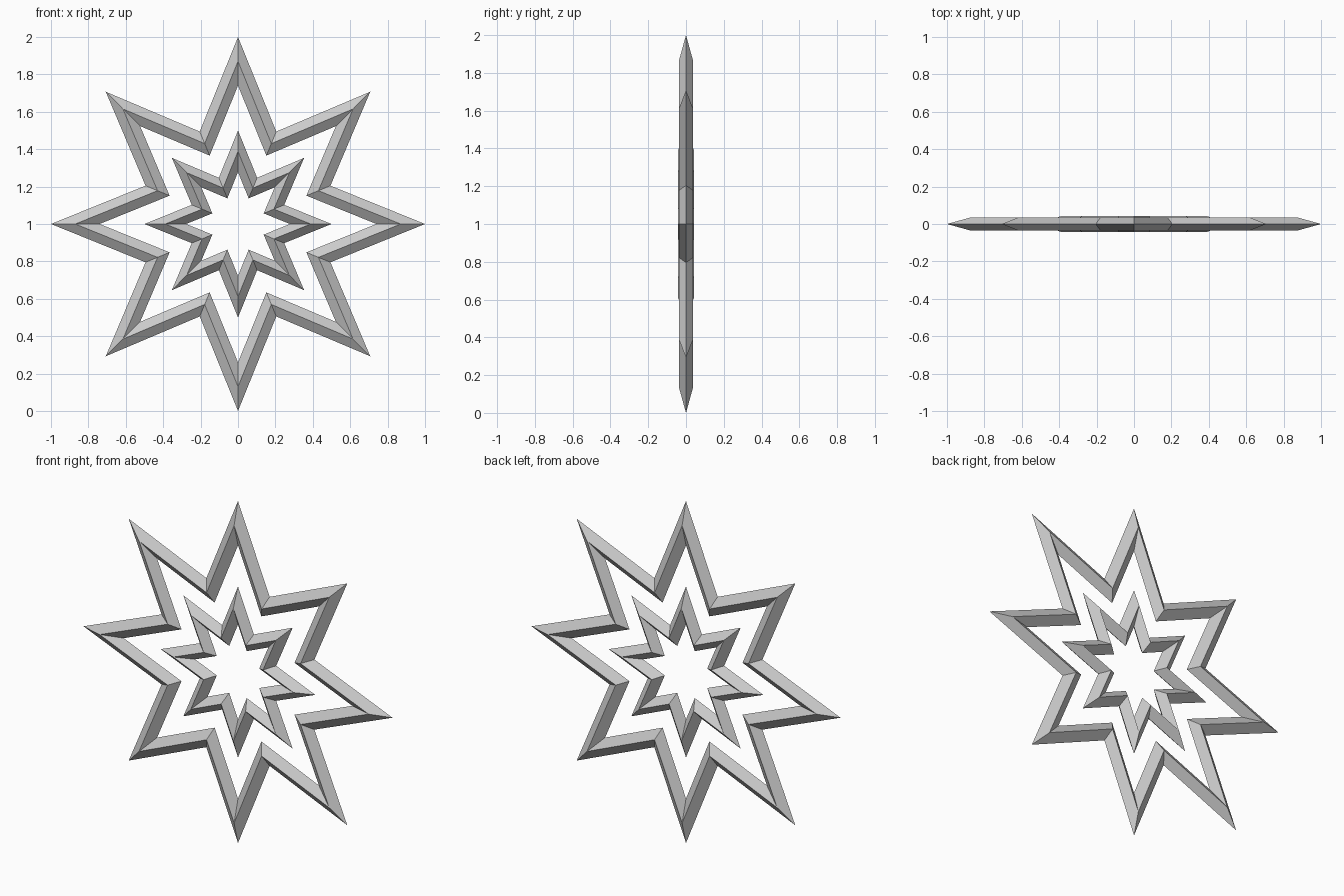
import bpy, bmesh
from math import sin, cos, pi

if "Cube" in bpy.data.objects:
    bpy.data.objects.remove(bpy.data.objects["Cube"])

POINTS = 8
VALLEY = 0.535   # valley radius relative to tip radius


def star_ring(name, tip, inner_ratio, half_depth):
    """Star-shaped frame with a diamond cross-section, standing in the XZ plane."""
    mid = (1 + inner_ratio) / 2
    section = [(1, 0), (mid, -half_depth), (inner_ratio, 0), (mid, half_depth)]
    bm = bmesh.new()
    rings = []
    for i in range(POINTS * 2):
        a = pi * i / POINTS
        r = tip * (VALLEY if i % 2 else 1)
        rings.append([bm.verts.new((r * s * sin(a), y, 1 + r * s * cos(a)))
                      for s, y in section])
    for i, ring in enumerate(rings):
        nxt = rings[(i + 1) % len(rings)]
        for j in range(4):
            k = (j + 1) % 4
            bm.faces.new((ring[j], ring[k], nxt[k], nxt[j]))
    bmesh.ops.recalc_face_normals(bm, faces=bm.faces)
    mesh = bpy.data.meshes.new(name)
    bm.to_mesh(mesh)
    bm.free()
    obj = bpy.data.objects.new(name, mesh)
    bpy.context.collection.objects.link(obj)
    return obj


# Large outer star frame and the small one nested inside it
star_ring("outer_star", 1.0, 0.74, 0.036)
star_ring("inner_star", 0.5, 0.555, 0.043)
